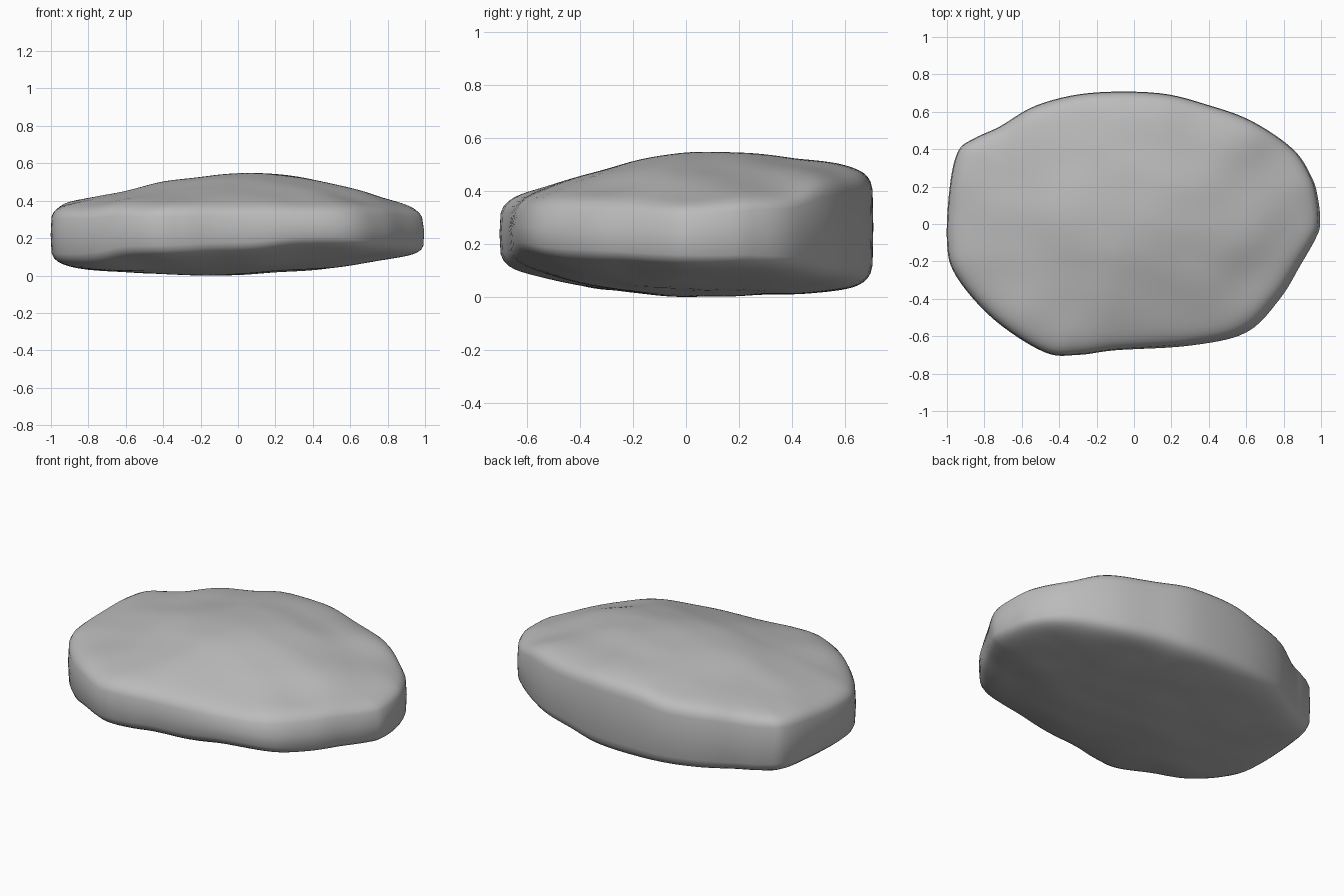
import bpy, bmesh, math
from mathutils import Vector, noise

cube = bpy.data.objects.get("Cube")
if cube:
    bpy.data.objects.remove(cube, do_unlink=True)

# Stone colour
stone = bpy.data.materials.new("grey stone")
stone.use_nodes = True
GREY = (0.5, 0.5, 0.5, 1)
stone.diffuse_color = GREY
stone.node_tree.nodes["Principled BSDF"].inputs["Base Color"].default_value = GREY

# Plan outline, counter-clockwise
OUTLINE = [(.995, 0), (.985, .13), (.95, .25), (.85, .4), (.63, .55), (.4, .635),
           (.13, .7), (-.24, .7), (-.52, .635), (-.72, .52), (-.85, .46), (-.94, .39),
           (-.985, .2), (-1, -.1), (-.95, -.28), (-.75, -.51), (-.48, -.685),
           (-.3, -.7), (-.1, -.675), (.3, -.65), (.6, -.58), (.78, -.4),
           (.89, -.22), (.97, -.08)]

# Height samples: x, y, upper surface, lower surface
HEIGHTS = [(0, .1, .56, 0), (.3, .15, .55, .02), (0, .38, .53, .01), (0, .65, .51, .02),
           (.4, .42, .50, .03), (.5, .55, .48, .05), (-.45, .4, .48, .02),
           (-.5, .6, .46, .02), (-.92, .4, .44, .03), (-.72, .33, .41, .02),
           (-.65, .05, .45, .02), (-.95, 0, .41, .03), (-.85, -.3, .40, .02),
           (-.65, -.2, .43, .02), (-.4, -.6, .42, .07), (-.35, -.3, .45, .03),
           (-.3, -.05, .53, 0), (0, -.1, .55, .01), (0, -.35, .47, .04),
           (0, -.62, .41, .09), (.4, -.6, .40, .14), (.35, -.32, .46, .05),
           (.3, -.08, .53, .03), (.7, -.35, .41, .10), (.55, .05, .49, .05),
           (.95, 0, .38, .09), (.9, .25, .40, .09), (.7, .2, .44, .07),
           (-.35, .15, .51, .01)]


def spline(points, steps):
    """Closed smooth curve through the points."""
    pts = [Vector(p) for p in points]
    n, out = len(pts), []
    for i in range(n):
        a, b, c, d = (pts[(i + k) % n] for k in (-1, 0, 1, 2))
        for s in range(steps):
            t = s / steps
            out.append(.5 * (2 * b + (c - a) * t + (2 * a - 5 * b + 4 * c - d) * t ** 2
                             + (3 * b - a - 3 * c + d) * t ** 3))
    return out


def surfaces(x, y):
    """Blend the nearby samples into upper and lower heights."""
    total = top = bottom = 0
    for sx, sy, up, low in HEIGHTS:
        w = math.exp(-((x - sx) ** 2 + (y - sy) ** 2) / .045)
        total, top, bottom = total + w, top + w * up, bottom + w * low
    bump = .006 * noise.noise(Vector((x * 3, y * 5, 0)))
    return top / total + bump, bottom / total + bump


# Rounded-edge section swept around the outline, softer towards the front
HALF = 28
rim = spline(OUTLINE, 6)
count = len(rim)
bm = bmesh.new()
rings = []
for k in range(1 - HALF, HALF):
    u = k / HALF
    angle = math.copysign(math.pi / 2 * (1 - (1 - abs(u)) ** 3), u)
    ring = []
    for p in rim:
        heading = p.normalized()
        power = 2 / (5.5 + 1.2 * heading.y)
        reach = math.cos(angle) ** power
        rise = math.copysign(abs(math.sin(angle)) ** power, angle)
        x, y = p * reach
        top, bottom = surfaces(x, y)
        # the front right wall leans inward
        lean = max(0, heading.dot(Vector((.75, -.66)))) ** 4
        shift = 1 - .05 * lean * max(0, rise) * reach ** 4
        z = (top + bottom) / 2 + rise * (top - bottom) / 2
        ring.append(bm.verts.new((x * shift, y * shift, z)))
    rings.append(ring)
for lower, upper in zip(rings, rings[1:]):
    for i in range(count):
        j = (i + 1) % count
        bm.faces.new((lower[i], lower[j], upper[j], upper[i]))

# Close the middle of the upper and lower surfaces
for ring in (rings[0], rings[-1]):
    centre = sum((v.co for v in ring), Vector()) / count
    hub = bm.verts.new(centre)
    for i in range(count):
        bm.faces.new((ring[i], ring[(i + 1) % count], hub))
bmesh.ops.recalc_face_normals(bm, faces=bm.faces)

# Stand it on the ground
base = min(v.co.z for v in bm.verts)
bmesh.ops.translate(bm, vec=(0, 0, -base), verts=bm.verts)

mesh = bpy.data.meshes.new("flat_rock")
bm.to_mesh(mesh)
bm.free()
mesh.materials.append(stone)
rock = bpy.data.objects.new("flat_rock", mesh)
bpy.context.collection.objects.link(rock)
mesh.shade_smooth()
